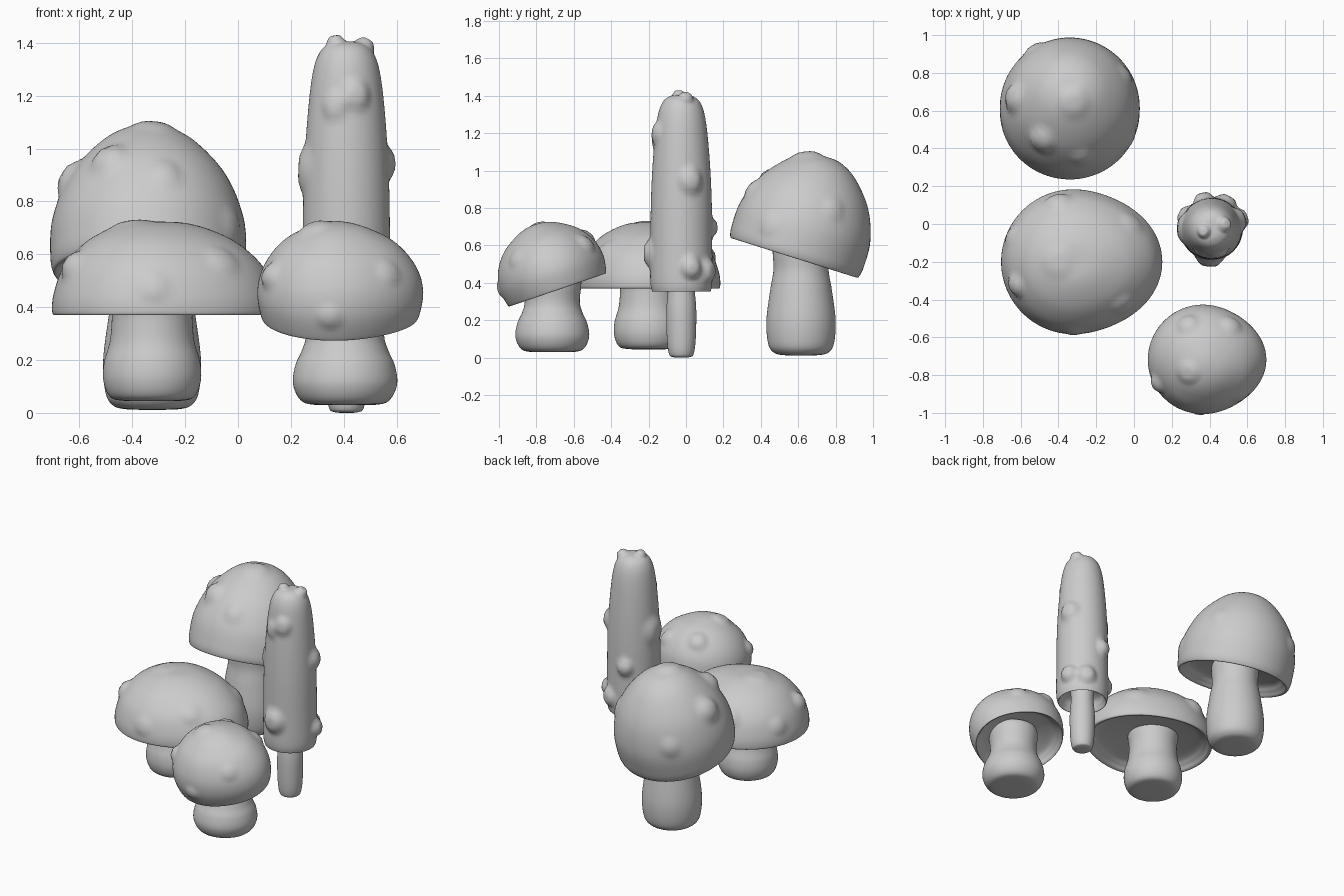
import bpy, bmesh, math
from mathutils import Vector, Matrix

SEGS = 96


def smooth_curve(pts, steps):
    """Catmull-Rom resampling of an (r, z) profile."""
    p = [Vector(q) for q in pts]
    p = [2 * p[0] - p[1]] + p + [2 * p[-1] - p[-2]]
    p[0] = Vector((-p[2].x, p[2].y))
    p[-1] = Vector((-p[-3].x, p[-3].y))
    out = []
    for i in range(1, len(p) - 2):
        a, b, c, d = p[i - 1:i + 3]
        for k in range(steps):
            t = k / steps
            out.append(0.5 * (2 * b + (c - a) * t + (2 * a - 5 * b + 4 * c - d) * t * t
                              + (3 * b - a - 3 * c + d) * t ** 3))
    out.append(p[-2])
    return [(max(v.x, 0), v.y) for v in out]


def revolve(name, pts, loc, tilt=0, lobe=0, power=3, steps=6, warts=()):
    """Closed surface of revolution, with a side lobe and blended surface bumps."""
    prof = smooth_curve(pts, steps)
    bm = bmesh.new()
    rings = []
    for r, z in prof:
        ring = []
        for s in range(SEGS):
            a = 2 * math.pi * s / SEGS
            f = r * (1 + lobe * max(0, math.cos(a)) ** power)
            ring.append(bm.verts.new((f * math.cos(a), f * math.sin(a), z)))
        rings.append(ring)
    for lo, hi in zip(rings, rings[1:]):
        for s in range(SEGS):
            t = (s + 1) % SEGS
            bm.faces.new((lo[s], lo[t], hi[t], hi[s]))
    bmesh.ops.remove_doubles(bm, verts=bm.verts, dist=1e-5)
    bmesh.ops.transform(bm, verts=bm.verts,
                        matrix=Matrix.Translation(loc) @ Matrix.Rotation(math.radians(tilt), 4, 'X'))
    bmesh.ops.recalc_face_normals(bm, faces=bm.faces)
    bm.normal_update()

    # rounded warts pushed out of the surface nearest to each given point
    moves = {}
    for x, y, z, rad, h in warts:
        target = Vector((x, y, z))
        c = min(bm.verts, key=lambda v: (v.co - target).length)
        for v in bm.verts:
            d = (v.co - c.co).length / rad
            if d < 1.15 and v.normal.dot(c.normal) > 0.1:
                t = min(1, max(0, (d - 0.35) / 0.8))
                push = (v.normal * 0.5 + c.normal * 0.5) * h * (1 - t * t * (3 - 2 * t))
                moves[v] = moves.get(v, Vector()) + push
    for v, m in moves.items():
        v.co += m

    me = bpy.data.meshes.new(name)
    bm.to_mesh(me)
    bm.free()
    ob = bpy.data.objects.new(name, me)
    bpy.context.collection.objects.link(ob)
    me.shade_smooth()
    return ob


def cap(name, outer, depth, loc, **kw):
    """Outer dome (top to rim) closed by a shallow concave underside."""
    r, z = outer[-1]
    under = [(r * 0.95, z - 0.004), (r * 0.88, z + 0.02), (r * 0.7, z + depth * 0.65), (0, z + depth)]
    return revolve(name, outer + under, loc, **kw)


# back mushroom
revolve("back_stem", [(0, .012), (.10, .014), (.15, .03), (.177, .08), (.185, .2), (.165, .36),
                      (.147, .47), (.14, .62), (0, .62)], (-.325, .615, 0))
cap("back_cap", [(0, .56), (.09, .55), (.19, .49), (.30, .36), (.362, .2), (.37, .06), (.36, .0)],
    .09, (-.34, .58, .54), tilt=-17.5,
    warts=[(-.32, .64, 1.08, .095, .012), (-.66, .68, .9, .085, .03), (-.28, .34, .93, .065, .015),
           (-.02, .79, .79, .065, .012), (-.52, .42, 1.0, .08, .03), (-.05, .45, .70, .07, .01),
           (-.52, .93, .70, .065, .015)])

# wide front left mushroom
revolve("wide_stem", [(0, .045), (.11, .046), (.16, .062), (.184, .12), (.182, .19), (.16, .27),
                      (.152, .36), (.15, .48), (0, .48)], (-.325, -.2, 0))
cap("wide_cap", [(0, .345), (.1, .34), (.19, .308), (.27, .256), (.342, .17), (.378, .07), (.382, .0)],
    .075, (-.32, -.2, .378), lobe=.225,
    warts=[(-.41, -.2, .73, .095, .008), (-.41, .13, .58, .075, .022), (-.64, -.34, .57, .065, .025),
           (-.31, -.57, .48, .065, .012), (-.05, -.43, .58, .07, .012), (-.66, -.05, .5, .06, .012),
           (.0, .0, .56, .07, .01)])

# small front right mushroom
revolve("small_stem", [(0, .03), (.12, .031), (.17, .05), (.197, .11), (.188, .18), (.162, .24),
                       (.147, .3), (.145, .45), (0, .45)], (.405, -.715, 0))
cap("small_cap", [(0, .362), (.07, .352), (.14, .32), (.215, .265), (.272, .18), (.292, .09), (.278, .0)],
    .075, (.365, -.69, .37), tilt=18.9, lobe=.15, power=4,
    warts=[(.28, -.79, .72, .07, .012), (.27, -.51, .68, .065, .02), (.13, -.84, .52, .055, .022),
           (.54, -.86, .51, .055, .01), (.35, -.97, .37, .05, .012), (.52, -.52, .62, .06, .015)])

# tall narrow mushroom
revolve("tall_stem", [(0, .0), (.045, .003), (.066, .02), (.077, .1), (.08, .25), (.072, .36),
                      (.07, .46), (0, .46)], (.41, -.025, 0))
cap("tall_cap", [(0, 1.405), (.06, 1.398), (.103, 1.36), (.13, 1.27), (.15, 1.08), (.162, .85),
                 (.165, .6), (.166, .42), (.158, .36)],
    .1, (.41, -.025, 0), steps=10,
    warts=[(.45, -.16, 1.2, .065, .02), (.57, .03, .94, .075, .03), (.58, .03, .48, .065, .035),
           (.36, -.18, 1.16, .06, .015), (.40, -.2, .55, .085, .035), (.37, .14, .7, .06, .032),
           (.25, -.03, .93, .10, .022), (.37, -.04, 1.42, .04, .025), (.48, .0, 1.39, .045, .025),
           (.50, .13, .46, .07, .03), (.26, .05, .48, .06, .025)])
